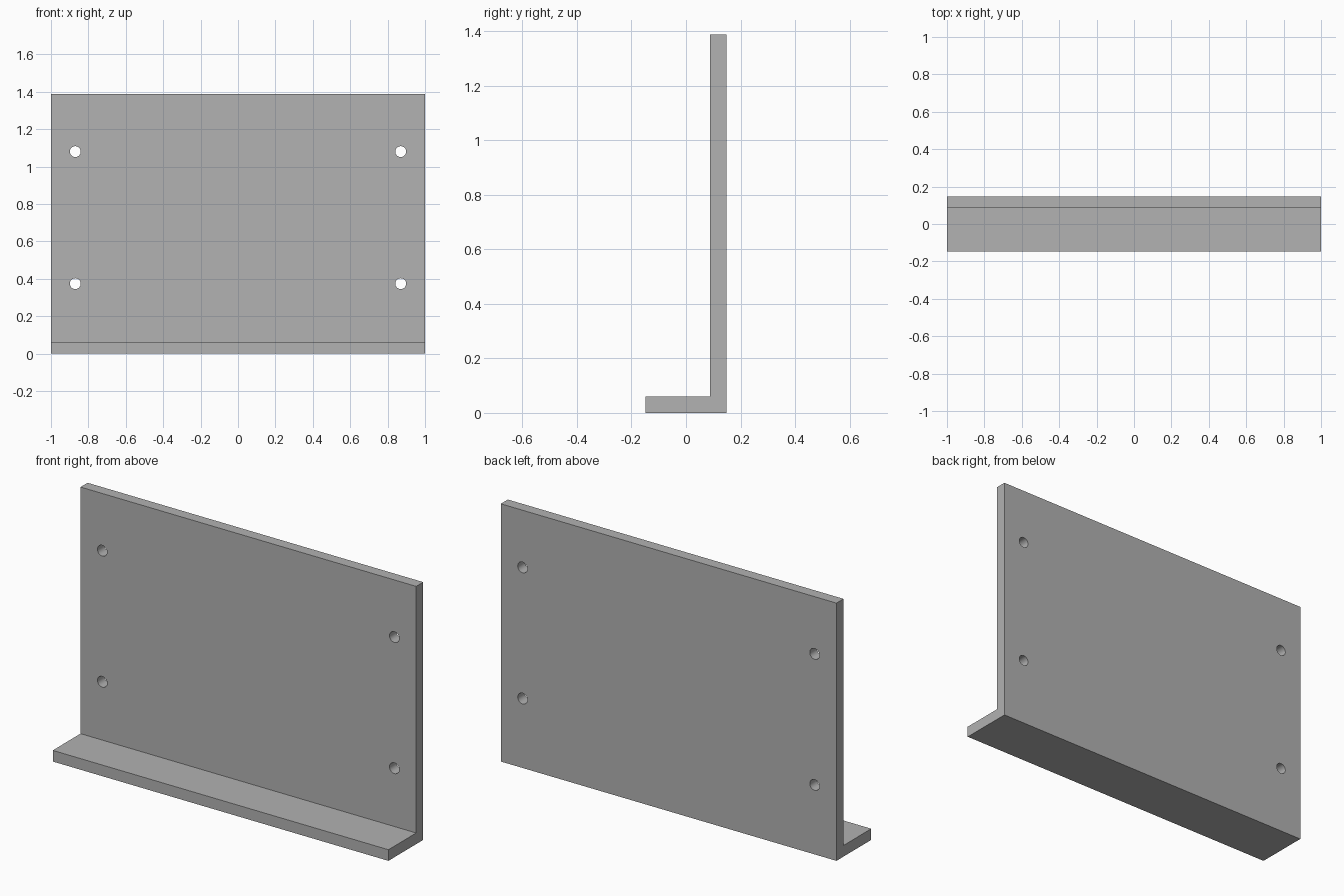
import bpy, bmesh
from mathutils import Matrix, Vector

cube = bpy.data.objects.get("Cube")
if cube:
    bpy.data.objects.remove(cube, do_unlink=True)

HALF_W, HALF_D, HEIGHT, THICK = 1.0, 0.148, 1.388, 0.06
HOLE_X, HOLE_Z, HOLE_R = 0.87, (0.374, 1.08), 0.029

grey = bpy.data.materials.new("plain grey")
grey.use_nodes = True
colour = (0.445, 0.445, 0.445, 1)
grey.diffuse_color = colour
grey.node_tree.nodes["Principled BSDF"].inputs["Base Color"].default_value = colour


def add_object(name, bm):
    bmesh.ops.recalc_face_normals(bm, faces=bm.faces)
    mesh = bpy.data.meshes.new(name)
    bm.to_mesh(mesh)
    bm.free()
    mesh.materials.append(grey)
    obj = bpy.data.objects.new(name, mesh)
    bpy.context.collection.objects.link(obj)
    return obj


# L-shaped bracket: side profile extruded across the width
wall_y = HALF_D - THICK
profile = [(-HALF_D, 0), (HALF_D, 0), (HALF_D, HEIGHT),
           (wall_y, HEIGHT), (wall_y, THICK), (-HALF_D, THICK)]
bm = bmesh.new()
side = bm.faces.new([bm.verts.new((-HALF_W, y, z)) for y, z in profile])
ext = bmesh.ops.extrude_face_region(bm, geom=[side])
bmesh.ops.translate(bm, vec=Vector((2 * HALF_W, 0, 0)),
                    verts=[v for v in ext["geom"] if isinstance(v, bmesh.types.BMVert)])
bracket = add_object("angle_bracket", bm)

# Four screw holes through the upright plate
bm = bmesh.new()
for x in (-HOLE_X, HOLE_X):
    for z in HOLE_Z:
        place = Matrix.Translation((x, HALF_D - THICK / 2, z)) @ Matrix.Rotation(1.5707963, 4, "X")
        bmesh.ops.create_cone(bm, cap_ends=True, segments=32, radius1=HOLE_R,
                              radius2=HOLE_R, depth=THICK * 2, matrix=place)
cutter = add_object("hole_cutter", bm)
cutter.hide_render = True

cut = bracket.modifiers.new("screw_holes", "BOOLEAN")
cut.operation = "DIFFERENCE"
cut.solver = "EXACT"
cut.object = cutter

bpy.ops.object.select_all(action="DESELECT")
bpy.context.view_layer.objects.active = bracket
bracket.select_set(True)
bpy.ops.object.modifier_apply(modifier=cut.name)
bpy.data.objects.remove(cutter, do_unlink=True)

# Smooth hole walls, crisp plate edges
bpy.ops.object.shade_smooth_by_angle()
